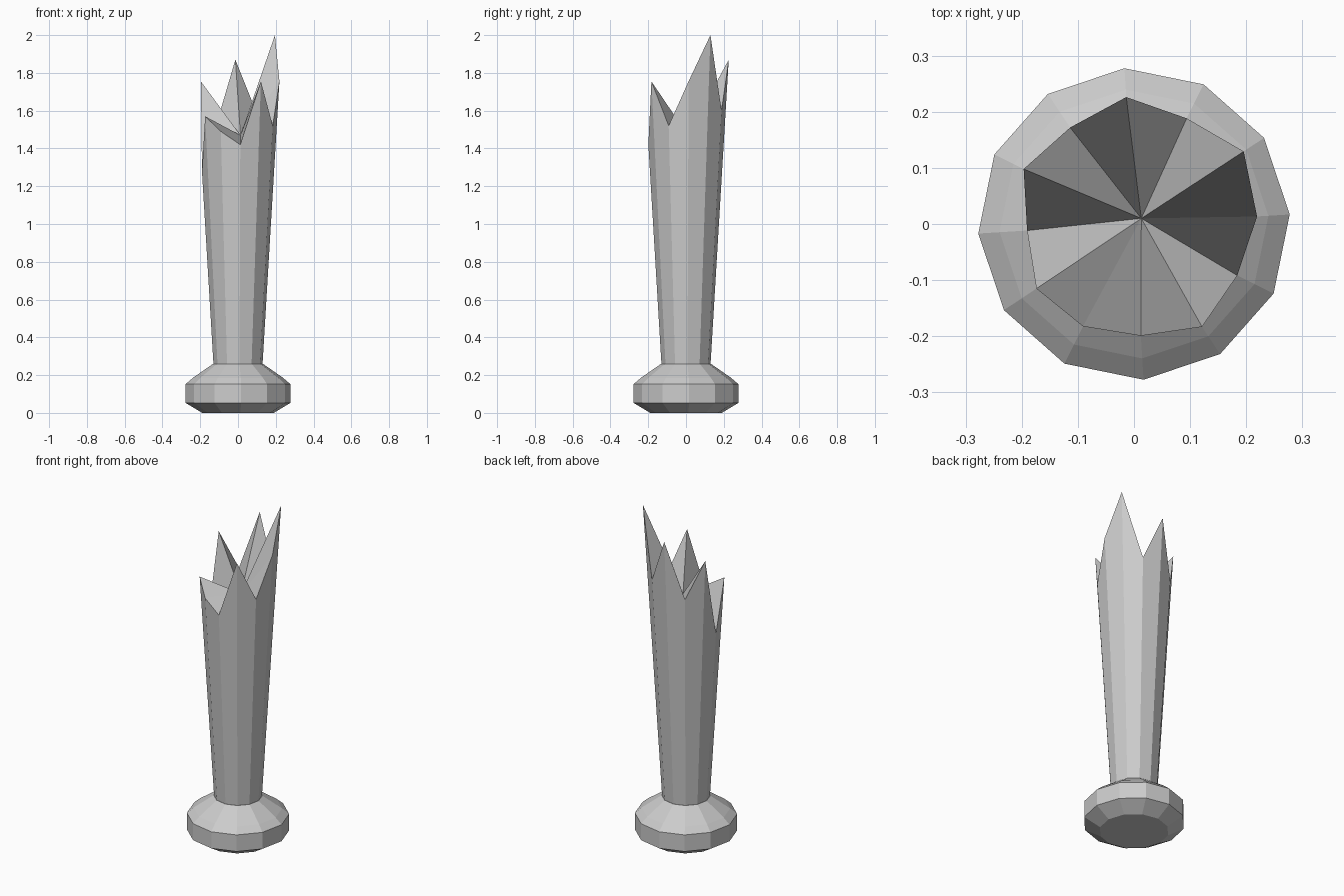
import bpy, bmesh, math

if "Cube" in bpy.data.objects:
    bpy.data.objects.remove(bpy.data.objects["Cube"])

SIDES = 12
TURN = math.radians(3.5)

grey = bpy.data.materials.new("plain grey")
grey.use_nodes = True
colour = (0.6, 0.6, 0.6, 1)
grey.diffuse_color = colour
grey.node_tree.nodes["Principled BSDF"].inputs["Base Color"].default_value = colour


def ring(bm, radii, heights):
    """One loop of vertices, with a radius and height for every side."""
    return [bm.verts.new((r * math.cos(TURN + i * math.tau / SIDES),
                          r * math.sin(TURN + i * math.tau / SIDES), z))
            for i, (r, z) in enumerate(zip(radii, heights))]


def bridge(bm, low, high):
    for i in range(SIDES):
        j = (i + 1) % SIDES
        bm.faces.new((low[i], low[j], high[j], high[i]))


def finish(bm, name):
    bmesh.ops.recalc_face_normals(bm, faces=bm.faces)
    mesh = bpy.data.meshes.new(name)
    bm.to_mesh(mesh)
    bm.free()
    mesh.materials.append(grey)
    obj = bpy.data.objects.new(name, mesh)
    bpy.context.collection.objects.link(obj)


# Rounded knob at the foot, lofted from a profile
bm = bmesh.new()
profile = [(0.19, 0), (0.278, 0.053), (0.278, 0.152), (0.24, 0.185), (0.132, 0.26)]
loops = [ring(bm, [r] * SIDES, [z] * SIDES) for r, z in profile]
for low, high in zip(loops, loops[1:]):
    bridge(bm, low, high)
bm.faces.new(loops[0])
bm.faces.new(loops[-1])
finish(bm, "knob")

# Flaring handle whose top is snapped into uneven splinters
bm = bmesh.new()
tips = [1.755, 2.0, 1.6, 1.87, 1.53, 1.755, 1.275, 1.57, 1.49, 1.42, 1.755, 1.52]
foot = ring(bm, [0.13] * SIDES, [0.255] * SIDES)
rim = ring(bm, [0.13 + 0.06 * (z - 0.26) for z in tips], tips)
bridge(bm, foot, rim)
bm.faces.new(foot)

# Broken surface fans inward to a low point
core = bm.verts.new((0.013, 0.01, 1.47))
for i in range(SIDES):
    bm.faces.new((rim[i], rim[(i + 1) % SIDES], core))
finish(bm, "splintered_handle")
